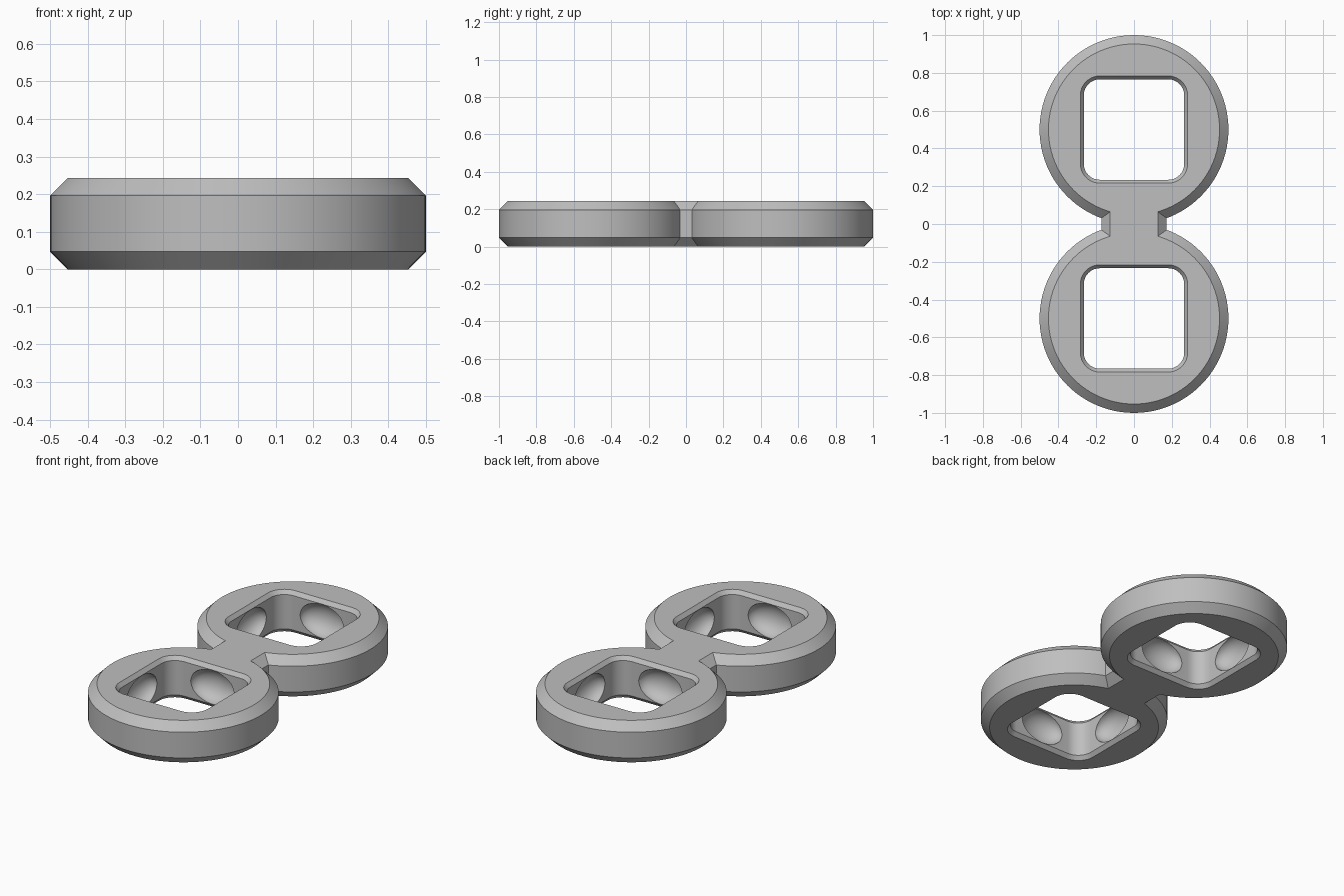
import bpy, bmesh, math
from mathutils import Matrix

if "Cube" in bpy.data.objects:
    bpy.data.objects.remove(bpy.data.objects["Cube"])

H = 0.243       # overall thickness
C = 0.047       # outer chamfer
RING_Y = 0.5    # ring centre distance

grey = bpy.data.materials.new("plain grey")
grey.diffuse_color = (0.52, 0.52, 0.52, 1)
grey.use_nodes = True
grey.node_tree.nodes["Principled BSDF"].inputs["Base Color"].default_value = grey.diffuse_color


def finish(bm, name):
    bmesh.ops.recalc_face_normals(bm, faces=bm.faces)
    me = bpy.data.meshes.new(name)
    bm.to_mesh(me)
    bm.free()
    me.materials.append(grey)
    ob = bpy.data.objects.new(name, me)
    bpy.context.collection.objects.link(ob)
    return ob


def loft(name, sections):
    """Solid through (outline, z) sections with equal point counts."""
    bm = bmesh.new()
    loops = [[bm.verts.new((x, y, z)) for x, y in pts] for pts, z in sections]
    n = len(loops[0])
    for a, b in zip(loops, loops[1:]):
        for i in range(n):
            j = (i + 1) % n
            bm.faces.new((a[i], a[j], b[j], b[i]))
    bm.faces.new(loops[0][::-1])
    bm.faces.new(loops[-1])
    return finish(bm, name)


def circle(r, cy, n=96):
    return [(r * math.cos(2 * math.pi * i / n), cy + r * math.sin(2 * math.pi * i / n))
            for i in range(n)]


def rounded_square(h, r, cy, n=8):
    pts = []
    for k, (sx, sy) in enumerate(((1, 1), (-1, 1), (-1, -1), (1, -1))):
        for i in range(n + 1):
            a = math.pi / 2 * (k + i / n)
            pts.append((sx * (h - r) + r * math.cos(a), cy + sy * (h - r) + r * math.sin(a)))
    return pts


def rectangle(w, l):
    return [(-w, -l), (w, -l), (w, l), (-w, l)]


def combine(target, tool, op):
    m = target.modifiers.new(op.lower(), 'BOOLEAN')
    m.operation, m.object, m.solver = op, tool, 'EXACT'
    bpy.context.view_layer.objects.active = target
    bpy.ops.object.modifier_apply(modifier=m.name)
    bpy.data.objects.remove(tool)


def chamfered(name, small, big):
    return loft(name, [(small, 0), (big, C), (big, H - C), (small, H)])


# Chamfered bridge joining the two rings
body = chamfered("double_ring", rectangle(0.126, 0.15), rectangle(0.173, 0.15))

# Chamfered round rings
for cy in (-RING_Y, RING_Y):
    combine(body, chamfered("ring", circle(0.5 - C, cy), circle(0.5, cy)), 'UNION')

# Rounded square openings, flared at both ends
for cy in (-RING_Y, RING_Y):
    wall = rounded_square(0.266, 0.085, cy)
    rim = rounded_square(0.284, 0.103, cy)
    e, f = 0.01, 0.022
    lip = rounded_square(0.284 + e, 0.103 + e, cy)
    combine(body, loft("opening", [(lip, -e), (rim, 0), (wall, f), (wall, H - f),
                                   (rim, H), (lip, H + e)]), 'DIFFERENCE')

# Shallow hollows in the middle of each inner wall
for cy in (-RING_Y, RING_Y):
    for k in range(4):
        bm = bmesh.new()
        bmesh.ops.create_icosphere(bm, subdivisions=3, radius=1)
        place = (Matrix.Translation((0, cy, H / 2)) @ Matrix.Rotation(k * math.pi / 2, 4, 'Z')
                 @ Matrix.Translation((0.266, 0, 0)) @ Matrix.Diagonal((0.08, 0.14, 0.098, 1)))
        bmesh.ops.transform(bm, matrix=place, verts=bm.verts)
        combine(body, finish(bm, "hollow"), 'DIFFERENCE')

bpy.ops.object.select_all(action='DESELECT')
body.select_set(True)
bpy.context.view_layer.objects.active = body
bpy.ops.object.shade_smooth_by_angle(angle=math.radians(25))
